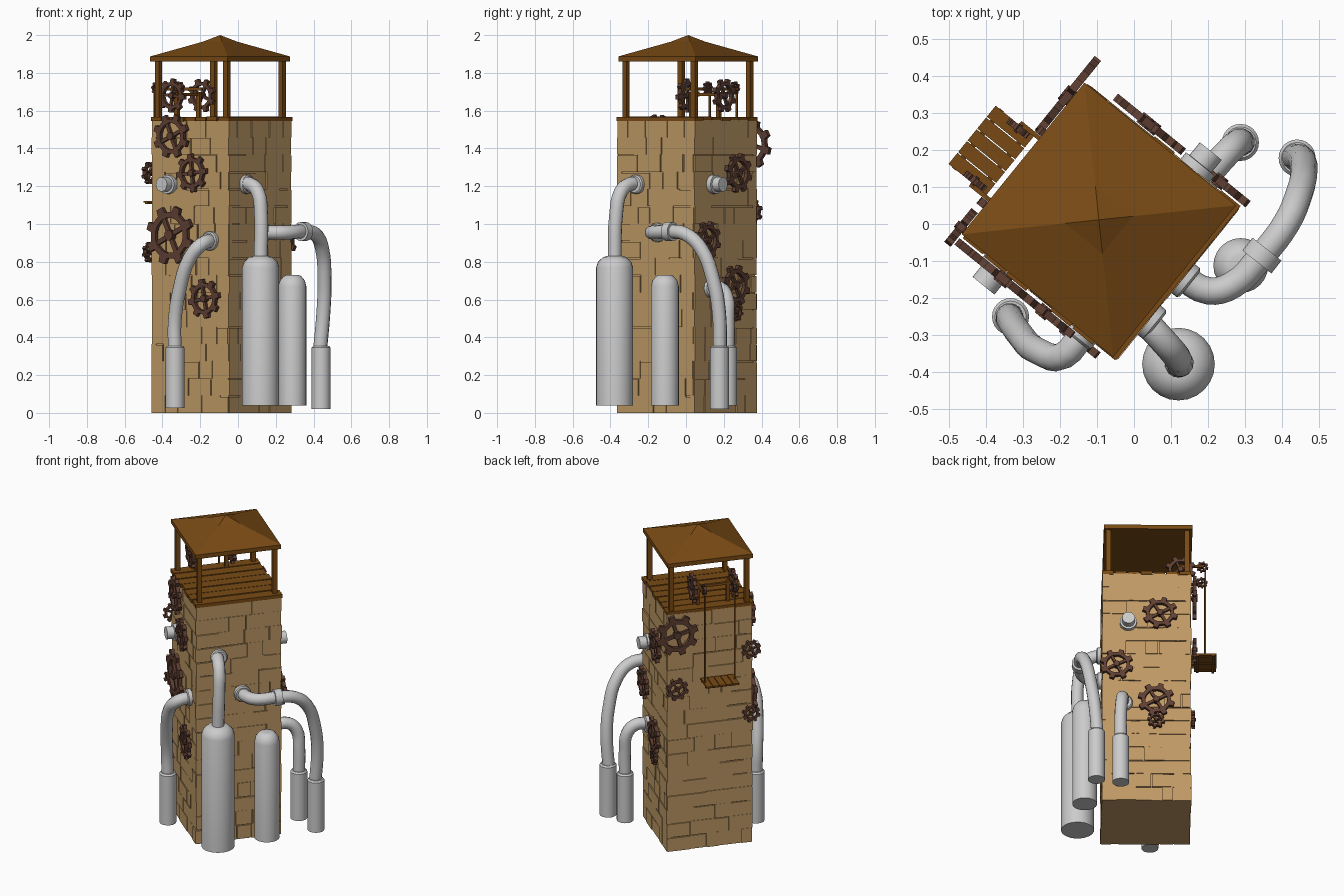
import bpy, bmesh, math, random
from mathutils import Matrix, Vector

if "Cube" in bpy.data.objects:
    bpy.data.objects.remove(bpy.data.objects["Cube"])

random.seed(4)
# Local frame of the turned tower
M = Matrix.Translation((-0.087, 0.005, 0)) @ Matrix.Rotation(math.radians(-39), 4, 'Z')
H = 0.264
UP = Vector((0, 0, 1))


def material(name, col):
    m = bpy.data.materials.new(name)
    m.diffuse_color = (*col, 1)
    m.use_nodes = True
    m.node_tree.nodes["Principled BSDF"].inputs["Base Color"].default_value = m.diffuse_color
    return m


STONE = material("sandstone", (0.52, 0.32, 0.13))
WOOD = material("wood", (0.19, 0.068, 0.007))
IRON = material("rusty_iron", (0.115, 0.05, 0.033))


def finish(bm, name, mat=None, world=M, smooth=False):
    bmesh.ops.recalc_face_normals(bm, faces=bm.faces)
    me = bpy.data.meshes.new(name)
    bm.to_mesh(me)
    bm.free()
    if mat:
        me.materials.append(mat)
    ob = bpy.data.objects.new(name, me)
    ob.matrix_world = world
    bpy.context.collection.objects.link(ob)
    if smooth:
        smooth_by_angle(ob)
    return ob


def smooth_by_angle(ob):
    bpy.ops.object.select_all(action='DESELECT')
    ob.select_set(True)
    bpy.context.view_layer.objects.active = ob
    bpy.ops.object.shade_smooth_by_angle(angle=math.radians(35))


def box(bm, c, s, base=Matrix()):
    bmesh.ops.create_cube(bm, size=1, matrix=base @ Matrix.Translation(c) @ Matrix.Diagonal((*s, 1)))


def frame(pos, n):
    """Matrix with z along the horizontal direction n and y up."""
    n = Vector(n).normalized()
    m = Matrix((UP.cross(n), UP, n)).transposed().to_4x4()
    m.translation = pos
    return m


def lathe(name, profile, world, mat=None, n=24):
    bm = bmesh.new()
    rings = [[bm.verts.new((r * math.cos(2 * math.pi * i / n), r * math.sin(2 * math.pi * i / n), z))
              for i in range(n)] for r, z in profile]
    for a, b in zip(rings, rings[1:]):
        for i in range(n):
            bm.faces.new((a[i], a[(i + 1) % n], b[(i + 1) % n], b[i]))
    bm.faces.new(rings[0])
    bm.faces.new(rings[-1])
    return finish(bm, name, mat, world, True)


def gear(name, pos, n, R, th=0.022, teeth=8):
    bm = bmesh.new()
    outer, inner = [], []
    rin = 0.6 * R
    for i in range(teeth):
        for f, r in ((-0.25, 0.8), (-0.17, 1.0), (0.17, 1.0), (0.25, 0.8)):
            a = 2 * math.pi * (i + f) / teeth
            outer.append(bm.verts.new((r * R * math.cos(a), r * R * math.sin(a), -th / 2)))
            inner.append(bm.verts.new((rin * math.cos(a), rin * math.sin(a), -th / 2)))
    k = len(outer)
    faces = [bm.faces.new((outer[i], outer[(i + 1) % k], inner[(i + 1) % k], inner[i])) for i in range(k)]
    ext = bmesh.ops.extrude_face_region(bm, geom=faces, use_keep_orig=True)
    bmesh.ops.translate(bm, vec=(0, 0, th), verts=[v for v in ext["geom"] if isinstance(v, bmesh.types.BMVert)])
    # Spokes and hub
    box(bm, (0, 0, 0), (1.3 * R, 0.16 * R, th * 0.7))
    box(bm, (0, 0, 0), (0.16 * R, 1.3 * R, th * 0.72))
    bmesh.ops.create_cone(bm, cap_ends=True, segments=10, radius1=0.18 * R, radius2=0.18 * R, depth=th * 1.5)
    spin = Matrix.Rotation(random.uniform(0, 0.6), 4, 'Z')
    return finish(bm, name, IRON, M @ frame(pos, n) @ spin)


def pipe(name, pts, r=0.037):
    cu = bpy.data.curves.new(name, 'CURVE')
    cu.dimensions = '3D'
    cu.bevel_depth, cu.bevel_resolution = r, 4
    cu.use_fill_caps = True
    cu.resolution_u = 4
    sp = cu.splines.new('BEZIER')
    sp.bezier_points.add(len(pts) - 1)
    for p, c in zip(sp.bezier_points, pts):
        p.co = c
        p.handle_left_type = p.handle_right_type = 'AUTO'
    ob = bpy.data.objects.new(name, cu)
    bpy.context.collection.objects.link(ob)
    bpy.ops.object.select_all(action='DESELECT')
    ob.select_set(True)
    bpy.context.view_layer.objects.active = ob
    bpy.ops.object.convert(target='MESH')
    smooth_by_angle(bpy.context.view_layer.objects.active)


# Stone tower: core plus courses of uneven blocks on all four sides
bm = bmesh.new()
box(bm, (0, 0, 0.775), (2 * H - 0.014, 2 * H - 0.014, 1.55))
rows = 17
rh = 1.55 / rows
for side in range(4):
    rot = Matrix.Rotation(side * math.pi / 2, 4, 'Z')
    for j in range(rows):
        x = -H + 0.003
        while x < H - 0.01:
            w = random.uniform(0.07, 0.17)
            if H - x - w < 0.05:
                w = H - 0.003 - x
            out = H + random.uniform(-0.003, 0.003)
            g, gz = random.choice((0, 0.006)), random.choice((0, 0, 0.006))
            box(bm, (x + w / 2 - g / 2, -(out + H - 0.03) / 2, (j + 0.5) * rh - gz / 2),
                (w - g, out - H + 0.03, rh - gz), rot)
            x += w
finish(bm, "stone_tower", STONE)

# Plank deck
bm = bmesh.new()
n = 7
pw = 0.536 / n
for i in range(n):
    box(bm, (-0.268 + (i + 0.5) * pw, random.uniform(-0.006, 0.006), 1.555 + random.uniform(-0.002, 0.003)),
        (pw - 0.008, 0.535, 0.022))
finish(bm, "deck_planks", WOOD)

# Roof posts
bm = bmesh.new()
for sx in (-1, 1):
    for sy in (-1, 1):
        box(bm, (sx * 0.233 - 0.008, sy * 0.233, 1.715), (0.028, 0.028, 0.31))
finish(bm, "roof_posts", WOOD)

# Tent roof with a steeper tip
bm = bmesh.new()
rings = [[bm.verts.new((sx * h - 0.01, sy * h, z)) for sx, sy in ((-1, -1), (1, -1), (1, 1), (-1, 1))]
         for h, z in ((0.263, 1.86), (0.263, 1.887), (0.065, 1.965))]
tip = bm.verts.new((-0.01, 0, 2.0))
bm.faces.new(rings[0])
for i in range(4):
    k = (i + 1) % 4
    for a, b in zip(rings, rings[1:]):
        bm.faces.new((a[i], a[k], b[k], b[i]))
    bm.faces.new((rings[2][i], rings[2][k], tip))
finish(bm, "roof", WOOD)

# Wall gears: (along wall, height, radius) for each side
F, B, L, R = (0, -1, 0), (0, 1, 0), (-1, 0, 0), (1, 0, 0)
D = H + 0.022
for i, (s, z, r) in enumerate(((-0.11, 1.465, 0.117), (0.03, 1.27, 0.102), (-0.118, 0.94, 0.156), (0.114, 0.605, 0.105))):
    gear(f"front_gear_{i}", (s, -D, z), F, r)
for i, (s, z, r) in enumerate(((-0.08, 1.27, 0.105), (0.178, 0.915, 0.1), (-0.057, 0.675, 0.11), (-0.057, 0.535, 0.052))):
    gear(f"back_gear_{i}", (s, D, z), B, r)
for i, (s, z, r) in enumerate(((0.208, 1.42, 0.13), (0.208, 1.065, 0.07), (-0.25, 1.27, 0.06), (-0.25, 0.85, 0.055))):
    gear(f"left_gear_{i}", (-D, s, z), L, r)

# Hoist: winch gears, posts, arms, small pulleys, ropes and hanging platform
T = -0.037
bm = bmesh.new()
box(bm, (-0.205, T, 1.685), (0.016, 0.27, 0.016))
for s in (-1, 1):
    gear(f"winch_gear_{s}", (-0.205, T + s * 0.125, 1.68), B, 0.09)
    gear(f"pulley_{s}", (-0.335, T + s * 0.092, 1.72), B, 0.035, 0.018)
    y = T + s * 0.092
    box(bm, (-0.2, y, 1.63), (0.024, 0.02, 0.14))
    box(bm, (-0.265, y + s * 0.015, 1.715), (0.15, 0.012, 0.014))
    box(bm, (-0.352, y, 1.415), (0.009, 0.009, 0.6))
finish(bm, "hoist_frame_and_ropes", WOOD)
bm = bmesh.new()
for i in range(5):
    box(bm, (-0.354, T - 0.082 + i * 0.041, 1.118), (0.132, 0.038, 0.01))
for x in (-0.4, -0.308):
    box(bm, (x, T, 1.11), (0.015, 0.205, 0.008))
finish(bm, "hanging_platform", WOOD)

# Standing tanks
for name, x, y, r, h in (("large_tank", 0.12, -0.378, 0.098, 0.83), ("small_tank", 0.288, -0.112, 0.074, 0.73)):
    lathe(name, ((r, 0.038), (r, h - 0.06), (0.9 * r, h - 0.03), (0.62 * r, h - 0.005), (0.4 * r, h)),
          Matrix.Translation((x, y, 0)))

# Pipes
pipe("tank_pipe", ((0.02, -0.25, 1.21), (0.065, -0.3, 1.21), (0.105, -0.345, 1.17), (0.122, -0.37, 1.05), (0.12, -0.378, 0.82)))
pipe("long_pipe", ((0.12, -0.135, 0.955), (0.2, -0.18, 0.955), (0.265, -0.165, 0.955), (0.345, -0.085, 0.96), (0.41, 0, 0.945),
                   (0.445, 0.08, 0.87), (0.458, 0.145, 0.7), (0.452, 0.175, 0.53), (0.435, 0.18, 0.34)))
pipe("back_pipe", ((0.18, 0.11, 0.66), (0.24, 0.18, 0.66), (0.275, 0.215, 0.61), (0.288, 0.22, 0.5), (0.288, 0.22, 0.35)))
pipe("front_pipe", ((-0.13, -0.28, 0.91), (-0.19, -0.355, 0.895), (-0.255, -0.345, 0.82), (-0.31, -0.295, 0.65),
                    (-0.335, -0.255, 0.48), (-0.335, -0.25, 0.34)))

# Drain sleeves at the pipe ends
for name, x, y, z0 in (("long_sleeve", 0.44, 0.178, 0.02), ("back_sleeve", 0.287, 0.22, 0.04), ("front_sleeve", -0.333, -0.25, 0.025)):
    lathe(name, ((0.05, z0), (0.05, 0.345), (0.042, 0.355)), Matrix.Translation((x, y, 0)))

# Wall collars, the joint ring and the two blanked stubs
flange = ((0.05, -0.01), (0.05, 0.02), (0.043, 0.026))
stub = ((0.05, -0.01), (0.05, 0.025), (0.038, 0.026), (0.038, 0.07))
for name, pos, d, prof in (("tank_pipe_collar", (H, -0.125, 1.21), R, flange), ("long_pipe_collar", (H, 0.02, 0.955), R, flange),
                           ("back_pipe_collar", (0.133, H, 0.66), B, flange), ("front_pipe_collar", (0.143, -H, 0.91), F, flange),
                           ("front_stub", (-0.14, -H, 1.21), F, stub), ("back_stub", (0.108, H, 1.21), B, stub)):
    lathe(name, prof, M @ frame(pos, d))
lathe("joint_ring", ((0.05, -0.022), (0.05, 0.022)), frame((0.345, -0.085, 0.96), (0.62, 0.78, 0)))
